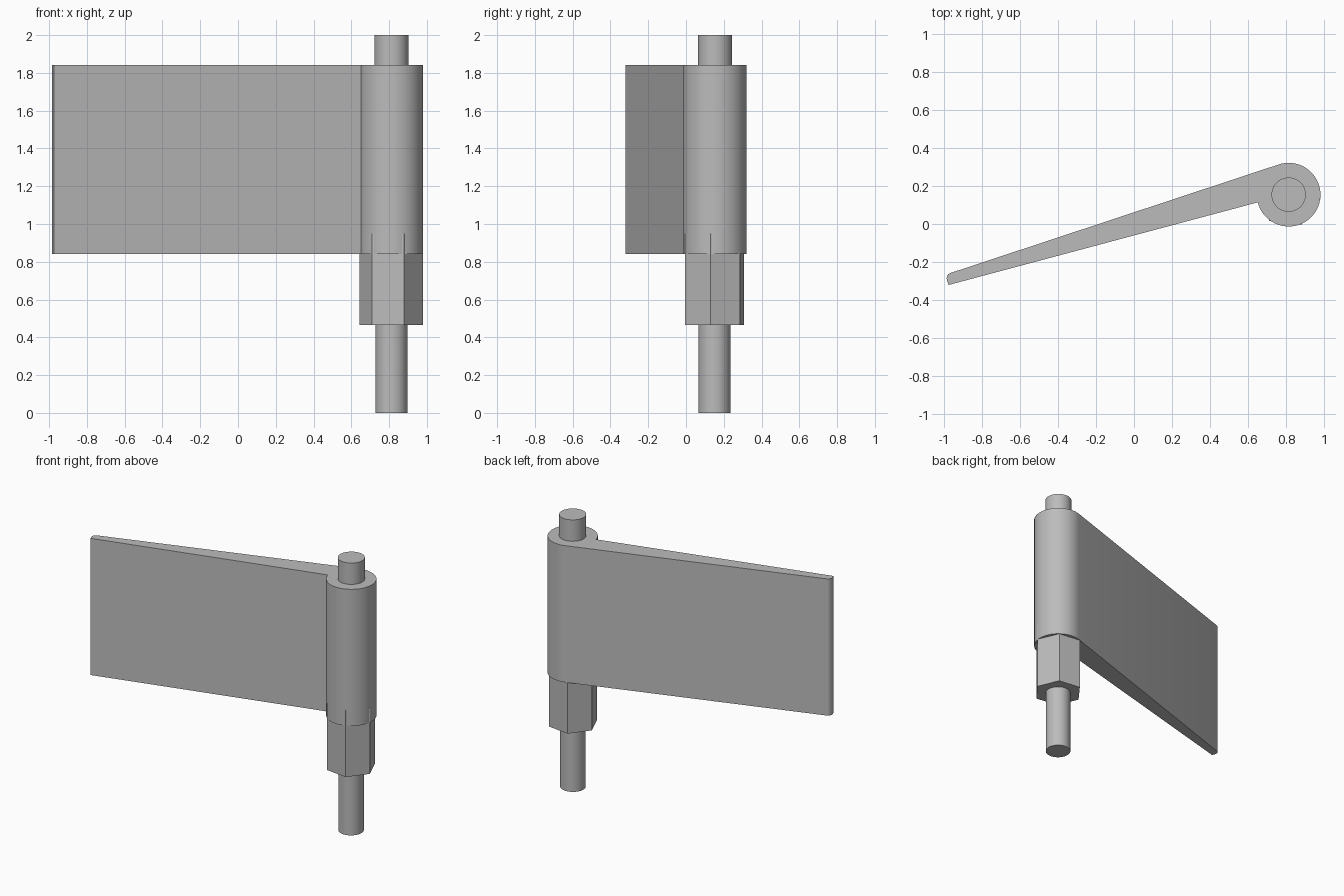
import bpy
import bmesh
from math import radians, cos, sin

cube = bpy.data.objects.get("Cube")
if cube:
    bpy.data.objects.remove(cube)

AXIS_X, AXIS_Y = 0.812, 0.154
BARREL_R = 0.167
BODY_BOTTOM, BODY_TOP = 0.84, 1.843

# Single plain metal colour
GREY = (0.5, 0.5, 0.5, 1)
metal = bpy.data.materials.new("grey metal")
metal.use_nodes = True
metal.diffuse_color = GREY
metal.node_tree.nodes["Principled BSDF"].inputs["Base Color"].default_value = GREY


def arc(x, y, radius, start, end, steps):
    """Points along an arc, angles in degrees."""
    angles = [radians(start + (end - start) * i / steps) for i in range(steps + 1)]
    return [(x + radius * cos(a), y + radius * sin(a)) for a in angles]


def prism(name, outline, bottom, top):
    """Extrude a counter-clockwise outline from bottom to top."""
    bm = bmesh.new()
    face = bm.faces.new([bm.verts.new((x, y, bottom)) for x, y in outline])
    result = bmesh.ops.extrude_face_region(bm, geom=[face])
    upper = [g for g in result["geom"] if isinstance(g, bmesh.types.BMVert)]
    bmesh.ops.translate(bm, verts=upper, vec=(0, 0, top - bottom))
    bmesh.ops.recalc_face_normals(bm, faces=bm.faces)
    mesh = bpy.data.meshes.new(name)
    bm.to_mesh(mesh)
    bm.free()
    mesh.materials.append(metal)
    obj = bpy.data.objects.new(name, mesh)
    bpy.context.collection.objects.link(obj)
    bpy.ops.object.select_all(action="DESELECT")
    obj.select_set(True)
    bpy.context.view_layer.objects.active = obj
    bpy.ops.object.shade_smooth_by_angle(angle=radians(25))
    return obj


def rod(name, radius, y, bottom, top):
    return prism(name, arc(AXIS_X, y, radius, 0, 352.5, 47), bottom, top)


# Hinge leaf and barrel: one profile, tangent at the back, stepped at the front
barrel_arc = arc(AXIS_X, AXIS_Y, BARREL_R, -166, 108.2, 56)
leaf_tip = [(-0.966, -0.258), (-0.974, -0.262), (-0.98, -0.27),
            (-0.984, -0.283), (-0.982, -0.297), (-0.973, -0.32)]
prism("hinge_leaf_and_barrel", barrel_arc + leaf_tip, BODY_BOTTOM, BODY_TOP)

# Hexagonal collar, its corners just breaking through the barrel
prism("hex_collar", arc(AXIS_X, 0.151, 0.169, -7, 293, 5), 0.465, 0.95)

# Pin ends
rod("upper_pin", 0.09, AXIS_Y, 1.75, 2.0)
rod("lower_pin", 0.085, 0.151, 0.0, 0.55)
